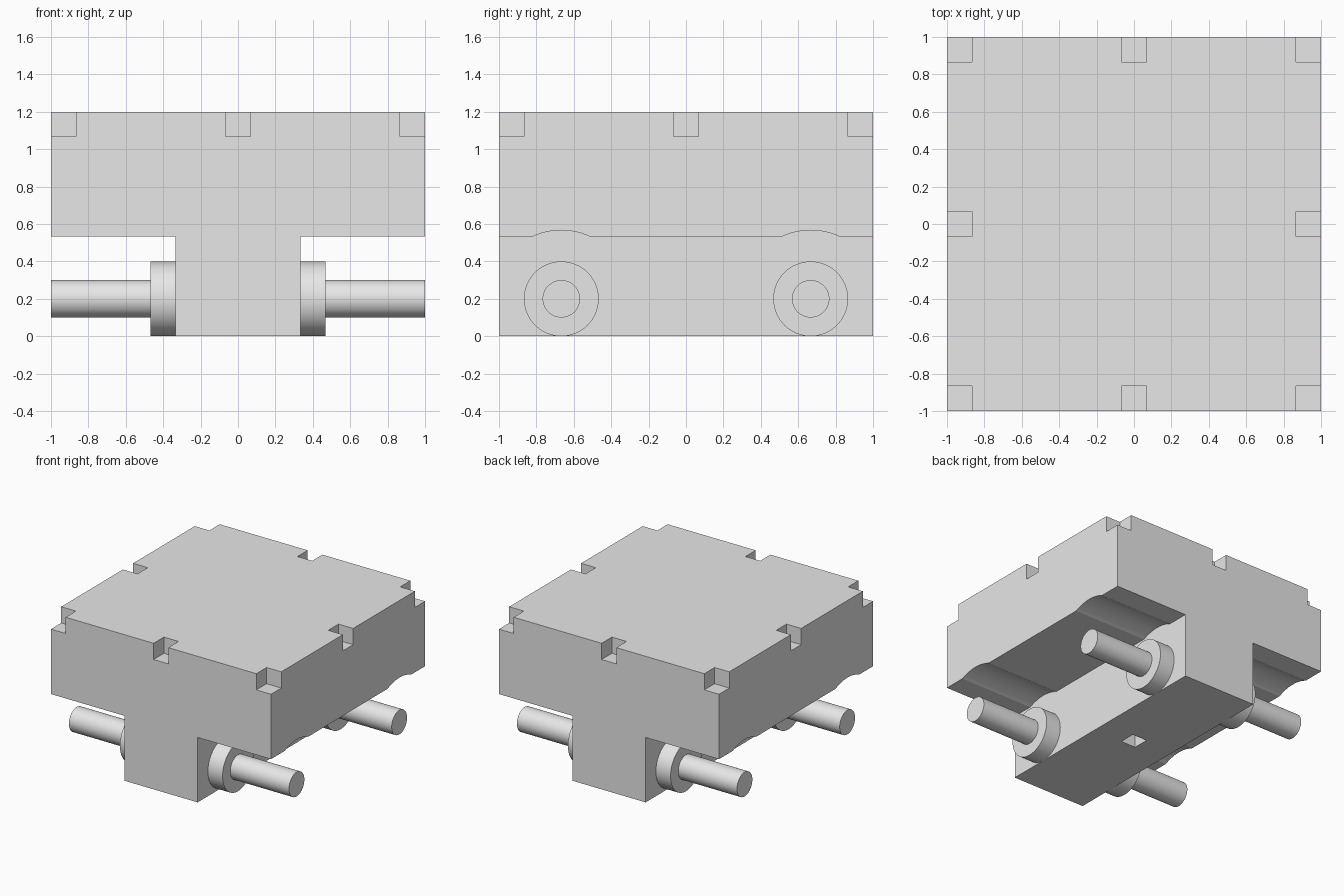
import bpy, bmesh
from math import radians
from mathutils import Matrix, Vector

cube = bpy.data.objects.get("Cube")
if cube:
    bpy.data.objects.remove(cube, do_unlink=True)

U = 2 / 15          # module: notch size and hub width
KEEL = 2.5 * U      # half width of the keel
DECK = 4 * U        # underside of the upper block
TOP = 9 * U
AXLE_Y, AXLE_Z = 5 * U, 1.5 * U

grey = bpy.data.materials.new("light grey")
grey.use_nodes = True
grey.diffuse_color = (0.8, 0.8, 0.8, 1)
grey.node_tree.nodes["Principled BSDF"].inputs["Base Color"].default_value = (0.8, 0.8, 0.8, 1)


def finish(bm, name):
    bmesh.ops.recalc_face_normals(bm, faces=bm.faces[:])
    mesh = bpy.data.meshes.new(name)
    bm.to_mesh(mesh)
    bm.free()
    mesh.materials.append(grey)
    obj = bpy.data.objects.new(name, mesh)
    bpy.context.collection.objects.link(obj)
    return obj


def add_rod(bm, x0, x1, y, z, radius):
    """Cylinder along x."""
    place = Matrix.Translation(((x0 + x1) / 2, y, z)) @ Matrix.Rotation(radians(90), 4, "Y")
    bmesh.ops.create_cone(bm, cap_ends=True, segments=64, radius1=radius, radius2=radius,
                          depth=abs(x1 - x0), matrix=place)


def add_box(bm, centre, size):
    place = Matrix.Translation(centre) @ Matrix.Diagonal((*size, 1))
    bmesh.ops.create_cube(bm, size=1, matrix=place)


def smooth(obj):
    bpy.ops.object.select_all(action="DESELECT")
    obj.select_set(True)
    bpy.context.view_layer.objects.active = obj
    bpy.ops.object.shade_smooth_by_angle(angle=radians(15))


def cut(obj, cutter):
    cutter.hide_render = True
    mod = obj.modifiers.new("cut", "BOOLEAN")
    mod.operation = "DIFFERENCE"
    mod.solver = "EXACT"
    mod.object = cutter
    bpy.context.view_layer.objects.active = obj
    bpy.ops.object.modifier_apply(modifier=mod.name)
    bpy.data.objects.remove(cutter, do_unlink=True)


# Body: T-shaped section extruded from front to back
half = [(KEEL, 0), (KEEL, DECK), (1, DECK), (1, TOP)]
section = half + [(-x, z) for x, z in reversed(half)]
bm = bmesh.new()
face = bm.faces.new([bm.verts.new((x, -1, z)) for x, z in section])
ext = bmesh.ops.extrude_face_region(bm, geom=[face])
bmesh.ops.translate(bm, vec=Vector((0, 2, 0)),
                    verts=[v for v in ext["geom"] if isinstance(v, bmesh.types.BMVert)])
body = finish(bm, "body")

# Clearance arches above the hubs
bm = bmesh.new()
for side in (-1, 1):
    for end in (-1, 1):
        add_rod(bm, side * KEEL, side * 1.1, end * AXLE_Y, AXLE_Z, 2.75 * U)
cut(body, finish(bm, "arch_cutter"))

# Notches round the top edge and the square socket under the keel
bm = bmesh.new()
for i in (-1, 0, 1):
    for j in (-1, 0, 1):
        if i or j:
            # edge notches overshoot the outside so the cut is clean
            size = (U if i == 0 else 2 * U, U if j == 0 else 2 * U, 2 * U)
            add_box(bm, (i, j, TOP), size)
add_box(bm, (0, 0, 0), (U, U, 2 * U))
cut(body, finish(bm, "notch_cutter"))
smooth(body)

# Hubs and axle stubs
for side, side_name in ((-1, "right"), (1, "left")):
    for end, end_name in ((-1, "front"), (1, "rear")):
        for part, x0, x1, radius in (("hub", KEEL, KEEL + U, 1.5 * U),
                                     ("axle", KEEL + U, 1, 0.75 * U)):
            bm = bmesh.new()
            add_rod(bm, side * x0, side * x1, end * AXLE_Y, AXLE_Z, radius)
            smooth(finish(bm, f"{end_name}_{side_name}_{part}"))
